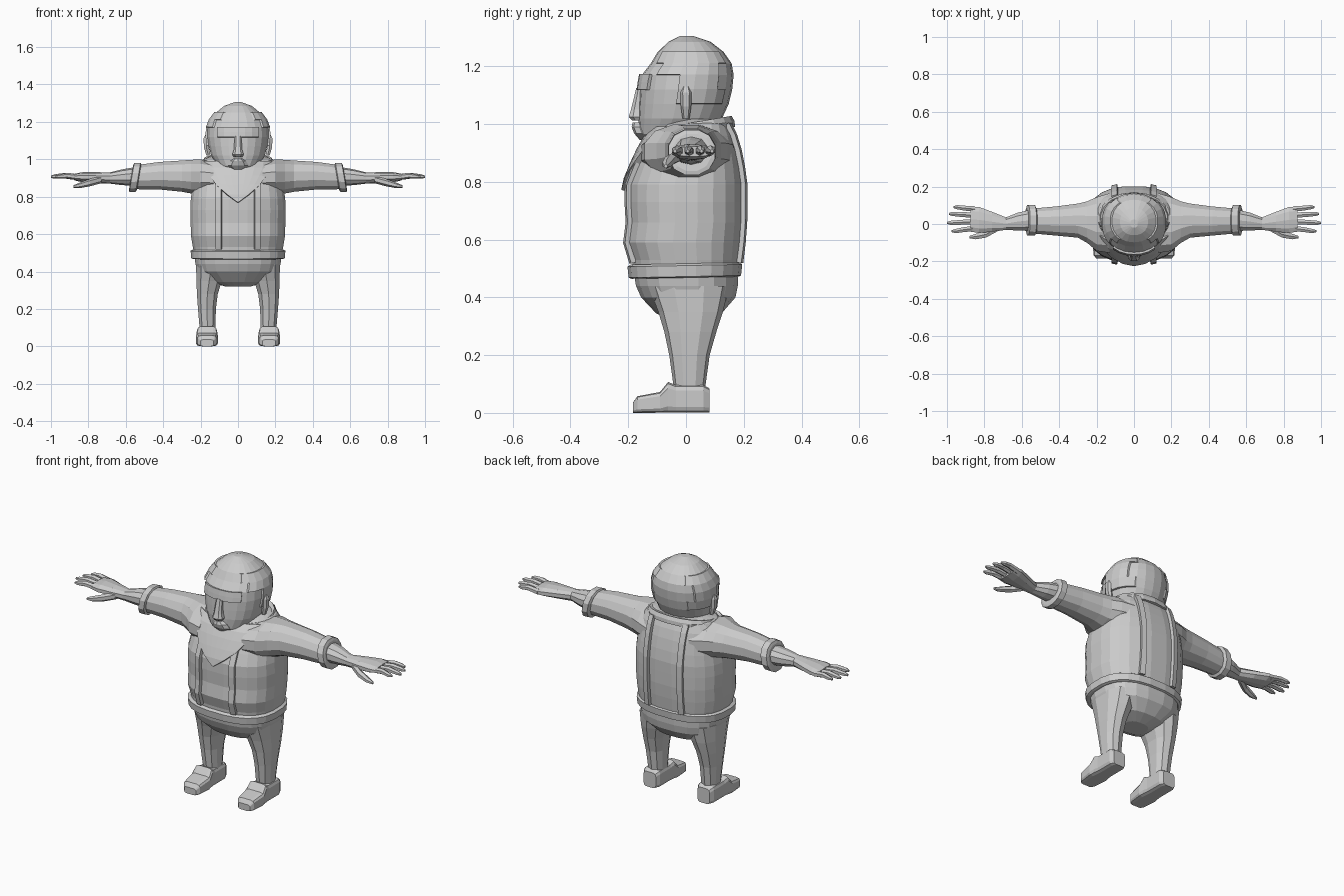
import bpy, bmesh, math
from mathutils import Vector

clay = bpy.data.materials.new("clay_grey")
clay.diffuse_color = (0.6, 0.6, 0.6, 1)


def finish(name, bm, mirror=False, thick=0):
    bmesh.ops.recalc_face_normals(bm, faces=bm.faces)
    me = bpy.data.meshes.new(name)
    bm.to_mesh(me)
    bm.free()
    me.materials.append(clay)
    ob = bpy.data.objects.new(name, me)
    bpy.context.collection.objects.link(ob)
    if thick:
        m = ob.modifiers.new("thickness", 'SOLIDIFY')
        m.thickness, m.offset = thick, 0
    if mirror:
        m = ob.modifiers.new("mirror", 'MIRROR')
        m.use_mirror_merge = False
    return ob


def power(v, p):
    return math.copysign(abs(v) ** (2 / p), v)


def loft_mesh(rings, n, p=2.0, axis='z', shear=0.0):
    """Rings are (position, centre 1, radius 1, centre 2, radius 2)."""
    bm = bmesh.new()
    loops = []
    for t, c1, r1, c2, r2 in rings:
        loop = []
        for i in range(n):
            a = 2 * math.pi * (i + 0.5) / n
            u = c1 + r1 * power(math.cos(a), p)
            v = c2 + r2 * power(math.sin(a), p)
            s = t + shear * (v - c2)
            co = {'z': (u, v, s), 'x': (s, u, v), 'y': (u, s, v)}[axis]
            loop.append(bm.verts.new(co))
        loops.append(loop)
    for a, b in zip(loops, loops[1:]):
        for i in range(n):
            j = (i + 1) % n
            bm.faces.new((a[i], a[j], b[j], b[i]))
    bm.faces.new(loops[0])
    bm.faces.new(loops[-1])
    return bm


def loft(name, rings, n, p=2.0, axis='z', shear=0.0, mirror=False):
    return finish(name, loft_mesh(rings, n, p, axis, shear), mirror)


def body_rings(rows):
    """Rows of (z, half width, front y, back y)."""
    return [(z, 0, rx, (f + b) / 2, (b - f) / 2) for z, rx, f, b in rows]


def surface_y(rings, p, x, z, side):
    """y on a lofted body; side -1 is front, 1 is back."""
    for a, b in zip(rings, rings[1:]):
        if z <= b[0]:
            break
    k = max(0, min(1, (z - a[0]) / (b[0] - a[0])))
    _, _, rx, yc, ry = [m + (q - m) * k for m, q in zip(a, b)]
    return yc + side * ry * max(0, 1 - min(1, abs(x) / rx) ** p) ** (1 / p)


def plate(name, rings, p, rows, side=-1, out=0.006, thick=0.02, mirror=False):
    """Raised plate on a body; rows are (z, x start, x end, steps)."""
    bm = bmesh.new()
    grid = []
    for z, x0, x1, n in rows:
        xs = [x0 + (x1 - x0) * i / n for i in range(n + 1)]
        grid.append([bm.verts.new((x, surface_y(rings, p, x, z, side) + side * out, z)) for x in xs])
    for a, b in zip(grid, grid[1:]):
        for i in range(len(a) - 1):
            bm.faces.new((a[i], a[i + 1], b[i + 1], b[i]))
    return finish(name, bm, mirror, thick)


# Head with raised side hair
head = body_rings([
    (0.93, 0.06, -0.135, 0.0), (0.965, 0.11, -0.162, 0.06), (1.02, 0.145, -0.165, 0.125),
    (1.07, 0.158, -0.163, 0.148), (1.12, 0.165, -0.16, 0.16), (1.17, 0.163, -0.153, 0.165),
    (1.21, 0.148, -0.122, 0.158), (1.25, 0.118, -0.098, 0.13), (1.285, 0.075, -0.06, 0.085),
    (1.305, 0.02, -0.02, 0.025)])
bm = loft_mesh(head, 22, 2.2)
bmesh.ops.recalc_face_normals(bm, faces=bm.faces)
hair = [f for f in bm.faces if abs(f.normal.x) > 0.35
        and 1.05 < f.calc_center_median().z < 1.24
        and -0.085 + (0.05 if f.calc_center_median().z < 1.15 else 0) < f.calc_center_median().y < 0.12]
ext = bmesh.ops.extrude_face_region(bm, geom=hair)
for v in ext['geom']:
    if isinstance(v, bmesh.types.BMVert):
        v.co += Vector((math.copysign(0.01, v.co.x), 0, 0.002))
bmesh.ops.delete(bm, geom=[f for f in hair if f.is_valid], context='FACES')
finish("head", bm)

# Face features
plate("brow", head, 2.2, [(z, -0.11, 0.11, 6) for z in (1.118, 1.145, 1.172)], out=0.004, thick=0.014)
loft("nose", [(1.125, 0, 0.018, -0.155, 0.018), (1.05, 0, 0.024, -0.165, 0.027),
              (1.025, 0, 0.032, -0.165, 0.035), (1.012, 0, 0.024, -0.16, 0.028)], 8, 3)
loft("mouth", [(0.945, 0, 0.03, -0.13, 0.03), (0.968, 0, 0.06, -0.14, 0.04),
               (0.99, 0, 0.045, -0.148, 0.04), (1.005, 0, 0.022, -0.15, 0.035)], 10)
loft("ear", [(1.02, 0.158, 0.012, 0.0, 0.012), (1.06, 0.168, 0.015, 0.0, 0.018),
             (1.11, 0.17, 0.017, 0.0, 0.02), (1.13, 0.165, 0.012, 0.0, 0.012)], 6, 2.5, mirror=True)

# Jacket body
P = 2.5
torso = body_rings([
    (0.49, 0.235, -0.185, 0.185), (0.53, 0.243, -0.188, 0.19), (0.59, 0.253, -0.208, 0.197),
    (0.66, 0.255, -0.199, 0.202), (0.73, 0.257, -0.203, 0.203), (0.79, 0.254, -0.202, 0.203),
    (0.85, 0.245, -0.178, 0.195), (0.91, 0.235, -0.15, 0.183), (0.96, 0.22, -0.122, 0.168),
    (1.0, 0.19, -0.08, 0.15), (1.018, 0.14, -0.03, 0.125)])
loft("jacket", torso, 24, P)
levels = [0.52, 0.59, 0.66, 0.73, 0.79, 0.85, 0.91, 0.96, 1.0]
plate("front_strap", torso, P, [(z, 0.088, 0.118, 1) for z in levels[:7]], mirror=True)
plate("back_strap", torso, P, [(z, 0.088, 0.118, 1) for z in levels], side=1, mirror=True)

# Pointed collar in front and neck band around
plate("collar_point", torso, P,
      [(z, -w, w, 8) for z, w in ((0.77, 0.004), (0.81, 0.058), (0.86, 0.115), (0.91, 0.15),
                                  (0.95, 0.172), (0.985, 0.178))], out=0.012, thick=0.02)
loft("neck_band", [(0.965, 0, 0.185, 0.02, 0.15), (0.985, 0, 0.192, 0.02, 0.148),
                   (1.005, 0, 0.182, 0.02, 0.138), (1.0, 0, 0.16, 0.02, 0.115)], 18, 2.2, shear=0.17)

# Hem band and trousers
loft("jacket_hem", [(0.468, 0, 0.242, -0.003, 0.186), (0.472, 0, 0.252, -0.004, 0.196),
                    (0.51, 0, 0.255, -0.004, 0.2), (0.517, 0, 0.243, -0.003, 0.19)], 24, P, shear=0.02)
loft("trouser_seat", [(0.32, 0, 0.07, 0.005, 0.06), (0.345, 0, 0.15, 0.01, 0.115),
                      (0.4, 0, 0.218, 0.008, 0.165), (0.44, 0, 0.23, 0.003, 0.178),
                      (0.49, 0, 0.236, 0, 0.183)], 20, P)
loft("trouser_leg", [(0.085, 0.163, 0.043, 0.012, 0.054), (0.2, 0.166, 0.05, 0.012, 0.07),
                     (0.28, 0.164, 0.058, 0.015, 0.09), (0.35, 0.154, 0.071, 0.016, 0.112),
                     (0.44, 0.14, 0.088, 0.01, 0.14)], 10, 2.4, mirror=True)

# Shoes: toe, instep and heel sections
loft("shoe", [(y, 0.166, w, top / 2, top / 2) for y, top, w in (
    (-0.184, 0.036, 0.036), (-0.168, 0.058, 0.05), (-0.09, 0.073, 0.059), (-0.062, 0.108, 0.054),
    (-0.035, 0.097, 0.05), (0.06, 0.097, 0.05), (0.082, 0.085, 0.038))], 12, 5, axis='y', mirror=True)

# Sleeves and cuffs
loft("sleeve", [(0.13, 0.005, 0.165, 0.9, 0.09), (0.2, 0.0, 0.148, 0.905, 0.097),
                (0.25, 0.01, 0.115, 0.907, 0.093), (0.3, 0.018, 0.094, 0.91, 0.086),
                (0.42, 0.016, 0.08, 0.912, 0.076), (0.55, 0.016, 0.068, 0.904, 0.066)],
     12, 2.2, axis='x', mirror=True)
loft("cuff", [(0.528, 0.02, 0.072, 0.905, 0.07), (0.534, 0.02, 0.085, 0.904, 0.08),
              (0.568, 0.02, 0.083, 0.902, 0.08), (0.572, 0.02, 0.068, 0.902, 0.066)],
     12, 2.2, axis='x', shear=-0.17, mirror=True)

# Forearm flowing into the palm
loft("forearm_and_palm", [(0.55, 0.02, 0.06, 0.908, 0.05), (0.62, 0.013, 0.05, 0.904, 0.042),
                          (0.685, 0.002, 0.035, 0.9, 0.03), (0.76, 0.012, 0.056, 0.902, 0.029),
                          (0.83, 0.022, 0.073, 0.904, 0.027), (0.875, 0.026, 0.07, 0.905, 0.018)],
     10, 2.2, axis='x', mirror=True)

# Four fingers and a thumb
for name, y0, y1, tip in (("little_finger", 0.08, 0.09, 0.965), ("ring_finger", 0.047, 0.054, 0.99),
                          ("middle_finger", 0.012, 0.006, 1.0), ("index_finger", -0.023, -0.038, 0.975)):
    mid = (0.85 + tip) / 2
    loft(name, [(0.85, y0, 0.017, 0.903, 0.016), (mid, (y0 + y1) / 2, 0.015, 0.912, 0.015),
                (tip - 0.02, y1, 0.013, 0.908, 0.012), (tip, y1, 0.006, 0.906, 0.006)],
         6, axis='x', mirror=True)
loft("thumb", [(0.73, -0.02, 0.022, 0.892, 0.02), (0.79, -0.055, 0.02, 0.876, 0.02),
               (0.845, -0.067, 0.017, 0.861, 0.015), (0.88, -0.07, 0.007, 0.854, 0.007)],
     6, axis='x', mirror=True)
